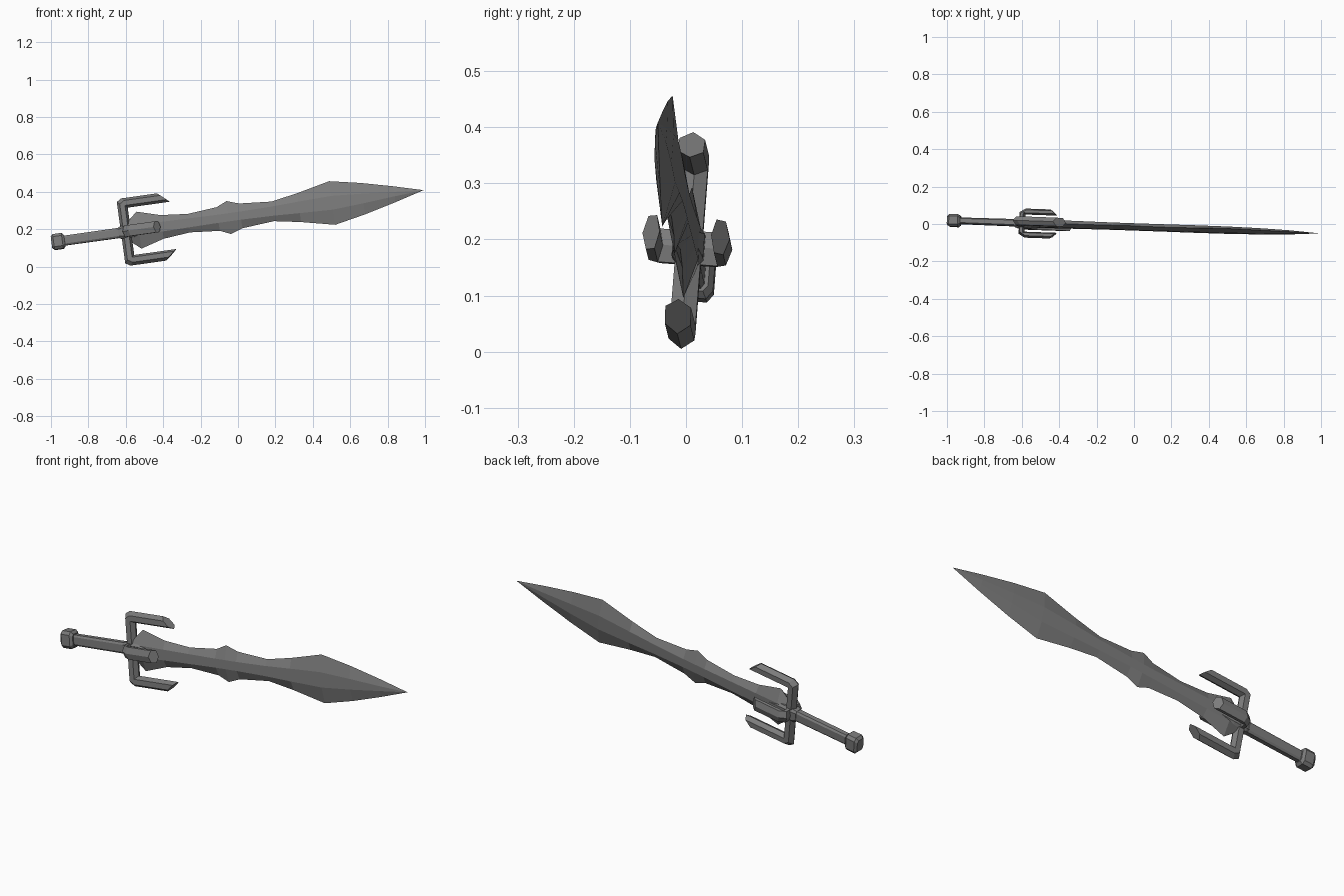
import bpy, bmesh, math
from mathutils import Matrix, Vector

if "Cube" in bpy.data.objects:
    bpy.data.objects.remove(bpy.data.objects["Cube"])

steel = bpy.data.materials.new("dark_steel")
steel.diffuse_color = (0.2, 0.2, 0.2, 1)
steel.use_nodes = True
steel.node_tree.nodes["Principled BSDF"].inputs["Base Color"].default_value = steel.diffuse_color

# Local frame: x along the sword, y through its thickness, z across its width
R = math.radians
POSE = (Matrix.Translation((-0.96, 0.018, 0.134)) @ Matrix.Rotation(R(-2), 4, 'Z')
        @ Matrix.Rotation(R(-8), 4, 'Y') @ Matrix.Rotation(R(-4.2), 4, 'X'))


def loft(name, rings):
    """Skin a row of equal-length rings and cap both ends."""
    bm = bmesh.new()
    loops = [[bm.verts.new(p) for p in ring] for ring in rings]
    n = len(loops[0])
    for a, b in zip(loops, loops[1:]):
        for i in range(n):
            j = (i + 1) % n
            bm.faces.new((a[i], a[j], b[j], b[i]))
    bm.faces.new(loops[0])
    bm.faces.new(loops[-1])
    bmesh.ops.remove_doubles(bm, verts=bm.verts, dist=0.0005)
    bmesh.ops.recalc_face_normals(bm, faces=bm.faces)
    me = bpy.data.meshes.new(name)
    bm.to_mesh(me)
    bm.free()
    me.materials.append(steel)
    ob = bpy.data.objects.new(name, me)
    ob.matrix_world = POSE
    bpy.context.collection.objects.link(ob)
    return ob


def octagon(u, w, v, c=0.35):
    """Chamfered rectangle across the sword at distance u."""
    k = 1 - c
    return [(u, w * a, v * b) for a, b in
            ((1, k), (k, 1), (-k, 1), (-1, k), (-1, -k), (-k, -1), (k, -1), (1, -k))]


def prongs(name, bar_u, arm, end_u, half, cross, bevel, sideways):
    """U-shaped fork: crossbar with two forward arms and slanted points."""
    hexa = [(half, 0), (half * .45, cross), (-half * .55, cross),
            (-half, 0), (-half * .55, -cross), (half * .45, -cross)]

    def place(u, s, c):
        return (u, s, c) if sideways else (u, c, s)

    side = []
    side.append([(bar_u - n, 0, c) for n, c in hexa])
    side.append([(bar_u - n, arm + (n - bevel if n > 0 else n), c) for n, c in hexa])
    side.append([(bar_u - n + (bevel * 1.6 if n > 0 else 0), arm + n, c) for n, c in hexa])
    side.append([(end_u - n * 1.15, arm + n, c) for n, c in hexa])
    mirrored = [[(u, -s, c) for u, s, c in ring] for ring in reversed(side[1:])]
    return loft(name, [[place(*p) for p in ring] for ring in mirrored + side])


# Leaf-shaped blade: distance, half width, half width of flat band, half thickness
blade = [(.36, .035, .022, .021), (.435, .100, .028, .021), (.56, .064, .026, .020),
         (.705, .050, .024, .019), (.863, .064, .022, .018), (.92, .089, .022, .018),
         (.985, .067, .022, .018), (1.157, .053, .025, .018), (1.30, .078, .031, .018),
         (1.479, .118, .037, .017), (1.645, .085, .026, .015), (1.815, .043, .012, .010),
         (1.972, 0, 0, 0)]
loft("blade", [[(u, 0, v), (u, w, b), (u, w, -b), (u, 0, -v), (u, -w, -b), (u, -w, b)]
               for u, v, b, w in blade])

# Grip and pommel
loft("grip", [octagon(.02, .017, .026), octagon(.37, .019, .027)])
loft("pommel", [octagon(-.037, .024, .030), octagon(-.025, .033, .042),
                octagon(.022, .033, .042), octagon(.034, .024, .030)])

# Collar between grip and blade
loft("collar", [octagon(.325, .022, .028), octagon(.34, .028, .033),
                octagon(.41, .028, .033), octagon(.56, .012, .008)])

# Guard: wide fork in the blade plane, small fork across it
prongs("main_guard", .365, .155, .588, .027, .023, .016, False)
prongs("side_guard", .365, .062, .535, .016, .030, .020, True)
